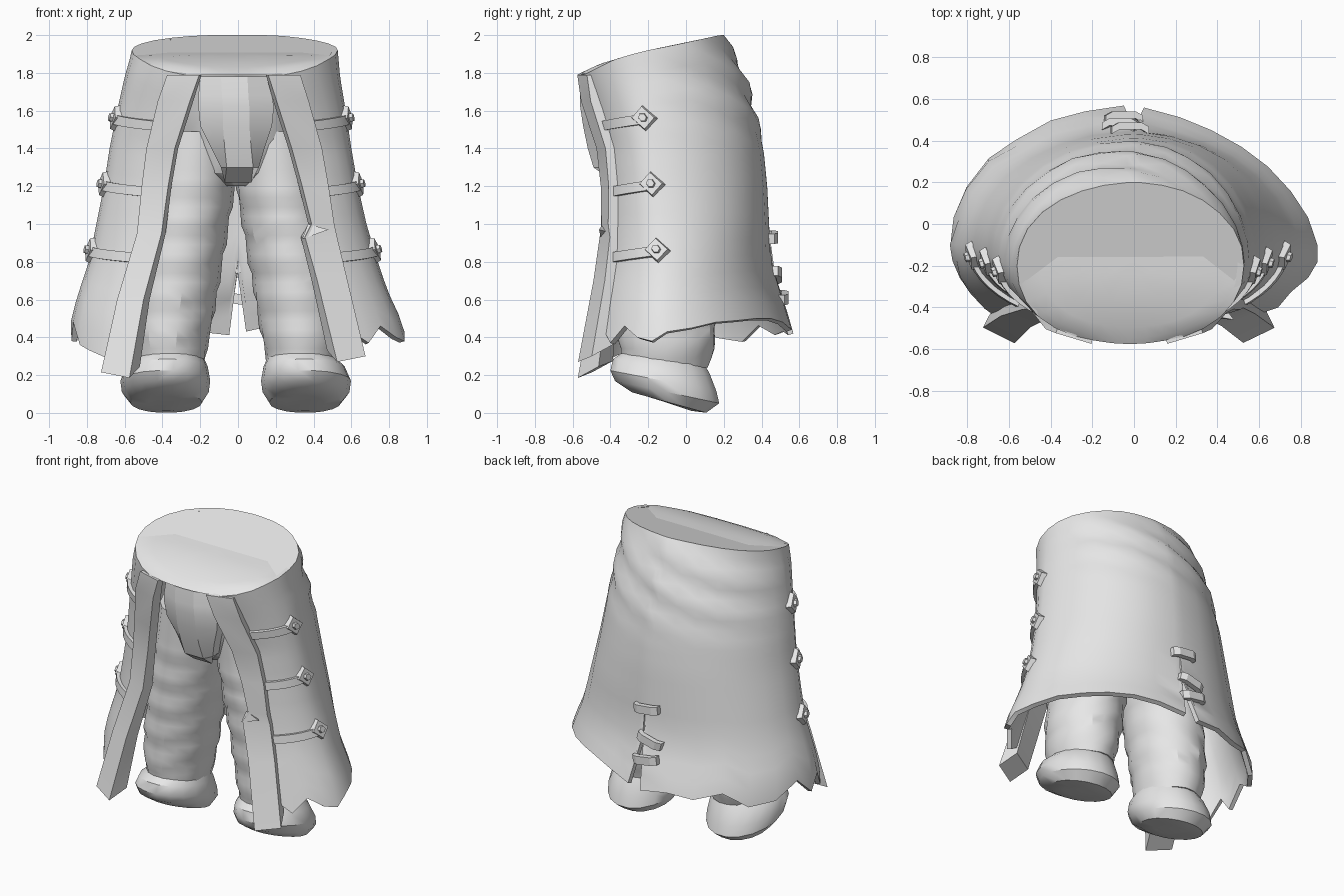
import bpy, bmesh, math
from mathutils import Vector

if "Cube" in bpy.data.objects:
    bpy.data.objects.remove(bpy.data.objects["Cube"])

grey = bpy.data.materials.new("cloth grey")
grey.diffuse_color = (0.8, 0.8, 0.8, 1)
grey.use_nodes = True
grey.node_tree.nodes["Principled BSDF"].inputs["Base Color"].default_value = grey.diffuse_color


def shade(ob, angle):
    bpy.ops.object.select_all(action='DESELECT')
    ob.select_set(True)
    bpy.context.view_layer.objects.active = ob
    bpy.ops.object.shade_smooth_by_angle(angle=math.radians(angle))


def make(name, verts, faces, angle=35):
    me = bpy.data.meshes.new(name)
    me.from_pydata([tuple(v) for v in verts], [], faces)
    bm = bmesh.new()
    bm.from_mesh(me)
    bmesh.ops.recalc_face_normals(bm, faces=bm.faces)
    bm.to_mesh(me)
    bm.free()
    me.materials.append(grey)
    ob = bpy.data.objects.new(name, me)
    bpy.context.collection.objects.link(ob)
    shade(ob, angle)
    return ob


def loft(name, rings, caps=True, closed=True, angle=35):
    n = len(rings[0])
    faces = [(k * n + i, k * n + (i + 1) % n, (k + 1) * n + (i + 1) % n, (k + 1) * n + i)
             for k in range(len(rings) - 1) for i in range(n if closed else n - 1)]
    if caps:
        faces += [tuple(range(n)), tuple(range((len(rings) - 1) * n, len(rings) * n))]
    return make(name, [v for r in rings for v in r], faces, angle)


def lerp_table(table, x):
    if x <= table[0][0]:
        return table[0][1:]
    for a, b in zip(table, table[1:]):
        if x <= b[0]:
            s = (x - a[0]) / (b[0] - a[0])
            return [p + (q - p) * s for p, q in zip(a[1:], b[1:])]
    return table[-1][1:]


# Coat sections: z, left half width, right half width, widest y, back y, left edge, right edge, edge y
COAT = [(.3, .88, .92, -.1, .60, .63, .60, -.47), (.5, .885, .86, -.1, .55, .59, .55, -.44),
        (.65, .84, .79, -.1, .48, .55, .52, -.42), (.8, .79, .74, -.1, .45, .51, .47, -.40),
        (1.0, .75, .68, -.12, .44, .47, .44, -.39), (1.2, .71, .635, -.14, .43, .44, .41, -.39),
        (1.4, .68, .60, -.16, .41, .41, .37, -.41), (1.6, .64, .57, -.18, .37, .35, .31, -.47),
        (1.78, .60, .54, -.2, .31, .28, .24, -.54), (1.9, .565, .53, -.2, .26, .25, .22, -.57),
        (2.0, .55, .52, -.2, .20, .24, .20, -.58)]


def coat_point(side, z, u):
    """u runs 0 (front edge) to 1 (side) to 2 (centre back)."""
    xl, xr, yc, yb, fl, fr, yf = lerp_table(COAT, z)
    w, f = (xr, fr) if side > 0 else (xl, fl)
    if u <= 1:
        t0 = math.acos(f / w)
        t = t0 * (1 - u)
        return Vector((side * w * math.cos(t), yc - (yc - yf) / math.sin(t0) * math.sin(t), z))
    t = (u - 1) * math.pi / 2
    # sagging folds across the upper back
    fold = max(0, min(1, (z - 1.4) / .25)) * max(0, math.sin(t)) * min(1, max(0, (2.0 - z) / .08))
    k = 1 + .035 * fold * math.sin((z - side * .2 * math.cos(t)) * 30)
    # flatter back corner near the hem on one side
    if side > 0:
        k -= .06 * max(0, min(1, (1.0 - z) / .5)) * math.sin(2 * t)
    return Vector((side * w * math.cos(t) * k, yc + (yb - yc) * math.sin(t) * k, z))


def top_z(y):
    return lerp_table([(-.59, 1.77), (-.35, 1.88), (-.2, 1.92), (.2, 2.0)], y)[0]


# Long coat: columns with a ragged hem and a slit at the centre back
US = [0, .2, .4, .6, .8, 1, 1.13, 1.27, 1.42, 1.56, 1.7, 1.83, 1.965]
HEM_R = [.46, .37, .46, .40, .38, .43, .45, .48, .49, .5, .5, .48, .44]
HEM_L = [.27, .30, .33, .36, .48, .38, .50, .40, .38, .47, .42, .44, .42]
cols = [(-1, u, h) for u, h in zip(US, HEM_L)] + [(1, 2, .76)] + \
       [(1, u, h) for u, h in zip(US, HEM_R)][::-1]
LOW, HIGH = 6, 16
rows = []
for k in range(LOW + HIGH + 1):
    row = []
    for s, u, h in cols:
        zt = top_z(coat_point(s, 1.95 if u > 1 else 1.82, u).y)
        z = h + (1 - h) * k / LOW if k <= LOW else 1 + (zt - 1) * (k - LOW) / HIGH
        row.append(coat_point(s, z, u))
    rows.append(row)
coat = loft("coat", rows, caps=False, closed=False)
sol = coat.modifiers.new("cloth thickness", 'SOLIDIFY')
sol.thickness = .03
sol.offset = -1
bpy.ops.object.modifier_apply(modifier=sol.name)
shade(coat, 35)

# Waist cap: rounded at the front, dipping before the raised back rim
rim = [v.copy() for v in rows[-1]]
a, b = rim[-1], rim[0]
for i in range(1, 6):
    p = a.lerp(b, i / 6)
    p.y -= .035 * math.sin(math.pi * i / 6)
    rim.append(p)
centre = Vector((0, -.17, 0))
rings = []
for s in (1, .93, .8, .6, .4, .2, .02):
    ring = []
    for p in rim:
        q = centre.lerp(p, s)
        zc = lerp_table([(-.59, 1.785), (-.45, 1.85), (-.3, 1.89), (-.1, 1.915), (.03, 1.91),
                         (.13, 1.89), (.25, 1.93)], q.y)[0]
        q.z = p.z if s == 1 else min(zc, p.z + .3)
        ring.append(q)
    rings.append(ring)
loft("waist_cap", rings, angle=70)

# Thick trims down both front edges: z, centre x, front y, half width, depth
TRIM_R = [(1.79, .245, -.55, .085, .04), (1.65, .29, -.53, .085, .06), (1.4, .365, -.45, .08, .06),
          (1.2, .41, -.43, .07, .06), (1.0, .45, -.43, .06, .06), (.93, .44, -.43, .085, .07),
          (.7, .50, -.46, .08, .08), (.27, .60, -.535, .075, .11)]
TRIM_L = [(1.79, .29, -.55, .085, .04), (1.65, .34, -.53, .085, .06), (1.4, .41, -.45, .075, .06),
          (1.2, .44, -.43, .07, .06), (.95, .47, -.43, .065, .07), (.6, .57, -.47, .07, .08),
          (.185, .65, -.535, .075, .11)]
for side, name, tab in ((1, "right_trim", TRIM_R), (-1, "left_trim", TRIM_L)):
    rings = []
    for z, x, y, w, d in tab:
        slope = .3 + .25 * max(0, 1 - z)
        wid = Vector((w, w * slope, 0))
        dep = Vector((-slope * d, d, 0))
        c = Vector((x, y, z))
        tip = Vector((0, 0, .03 if z < .4 else 0))
        ring = [c - wid, c + wid + tip, c + wid + dep + tip * 3, c - wid + dep + tip * 2]
        rings.append([Vector((v.x * side, v.y, v.z)) for v in ring])
    loft(name, rings, angle=20)

# Torn spike on the right trim
make("trim_tear", [(.34, -.45, .92), (.48, -.46, .97), (.37, -.44, 1.0), (.42, -.38, .95)],
     [(0, 1, 2), (0, 3, 1), (1, 3, 2), (0, 2, 3)], 10)


def frame(side, z, u):
    p = coat_point(side, z, u)
    along = (coat_point(side, z, u + .02) - coat_point(side, z, u - .02)).normalized()
    up = (coat_point(side, z + .02, u) - coat_point(side, z - .02, u)).normalized()
    n = along.cross(up).normalized()
    if n.dot(Vector((p.x, p.y + .1, 0))) < 0:
        n = -n
    return p, along, up, n


# Side straps, each with a diamond plate and a stud
for side, word in ((1, "right"), (-1, "left")):
    for i, z in enumerate((1.55, 1.2, .85)):
        rings = []
        for j in range(7):
            p, al, up, n = frame(side, z - .03 + .03 * j / 6, .06 + .72 * j / 6)
            rings.append([p + up * h + n * o for h, o in
                          ((-.026, -.01), (-.026, .022), (.026, .022), (.026, -.01))])
        loft(f"{word}_strap_{i + 1}", rings, angle=20)
        p, al, up, n = frame(side, z + .01, .86)
        for part, r, o0, o1, m in (("plate", .072, -.01, .024, 4), ("stud", .026, .02, .042, 6)):
            rings = [[p + n * o + (al * math.cos(k * 2 * math.pi / m) + up * math.sin(k * 2 * math.pi / m)) * q
                      for k in range(m)] for o, q in ((o0, r), (o1, r * .85))]
            loft(f"{word}_strap_{part}_{i + 1}", rings, angle=20)

# Stitch bars across the back slit
for i, (z, x, tilt) in enumerate(((.93, -.02, -.1), (.73, -.06, .25), (.61, -.05, -.15))):
    y = coat_point(1, z, 1.98).y
    al = Vector((math.cos(tilt), 0, math.sin(tilt)))
    up = Vector((-math.sin(tilt), 0, math.cos(tilt)))
    rings = [[Vector((x, y + (.0 if abs(e) == 1 else .02), z)) + al * e * .09 + up * h + Vector((0, o, 0))
              for h, o in ((-.027, -.01), (-.027, .025), (.027, .025), (.027, -.01))]
             for e in (-1, -.6, .6, 1)]
    loft(f"back_stitch_{i + 1}", rings, angle=20)
# Pointed seam ridge above the slit
make("slit_ridge", [(-.015, .43, .74), (.015, .43, .74), (0, .43, 1.04), (0, .465, .78)],
     [(0, 1, 3), (1, 2, 3), (2, 0, 3), (0, 2, 1)], 10)

# Trouser legs: z, centre x, x radius, centre y, y radius
LEG = [(.24, .36, .18, -.11, .23), (.36, .365, .205, -.1, .255), (.5, .355, .225, -.1, .26),
       (.7, .33, .23, -.1, .27), (.9, .30, .235, -.1, .28), (1.2, .25, .235, -.1, .29),
       (1.5, .22, .22, -.1, .29)]
SEG = 18


def oval(cx, rx, cy, ry, z, ty=0, side=1):
    ts = [2 * math.pi * k / SEG for k in range(SEG)]
    return [Vector((side * (cx + rx * math.cos(t)), cy + ry * math.sin(t), z - ty * math.sin(t))) for t in ts]


for side, word, shift in ((1, "right", -.025), (-1, "left", 0)):
    rings = []
    for j in range(26):
        z = .24 + j * .05
        cx, rx, cy, ry = lerp_table(LEG, z)
        ring = oval(cx + shift, rx, cy, ry, z, 0, side)
        # slanting cloth folds, sharp on the lower lip
        for k, v in enumerate(ring):
            t = 2 * math.pi * k / SEG
            ph = (z / .19 + .45 * math.cos(t + .6 * side) + .3 * math.sin(2 * t + side)) % 1
            amp = .075 * min(1, max(0, (1.3 - z) / .2)) * min(1, (z - .2) / .15)
            f = 1 + amp * (.5 - ph)
            v.x = side * (cx + shift) + (v.x - side * (cx + shift)) * f
            v.y = cy + (v.y - cy) * f
        rings.append(ring)
    loft(f"{word}_leg", rings, angle=28)
    # Puffed cuff gathered below the knee
    cuff = [(.29, .36, .18, -.12, .22, .03), (.245, .375, .215, -.13, .26, .04), (.17, .385, .238, -.12, .285, .055),
            (.11, .385, .23, -.1, .28, .06), (.055, .38, .19, -.09, .2, .055), (.05, .38, .1, -.09, .12, .04)]
    loft(f"{word}_cuff", [oval(cx + shift, rx, cy, ry, z, ty, side) for z, cx, rx, cy, ry, ty in cuff], angle=35)

# Trouser seat
SEAT = [(1.2, .1, -.1, .2), (1.27, .27, -.1, .28), (1.42, .38, -.1, .32), (1.6, .38, -.13, .34), (1.78, .36, -.17, .36)]
loft("trouser_seat", [oval(0, rx, cy, ry, z) for z, rx, cy, ry in SEAT])

# Front flap: z, left x, right x, front y
FLAP = [(1.78, -.2, .16, -.55), (1.68, -.21, .18, -.56), (1.62, -.21, .19, -.56), (1.52, -.2, .18, -.545),
        (1.4, -.14, .14, -.52), (1.3, -.09, .11, -.49), (1.22, -.03, .03, -.38)]
loft("front_flap", [[Vector(v) for v in ((l, y + .06, z), ((l + r) / 2 - .07, y, z), ((l + r) / 2 + .07, y, z),
                                         (r, y + .06, z), (r, y + .22, z), (l, y + .22, z))]
                    for z, l, r, y in FLAP], angle=25)
